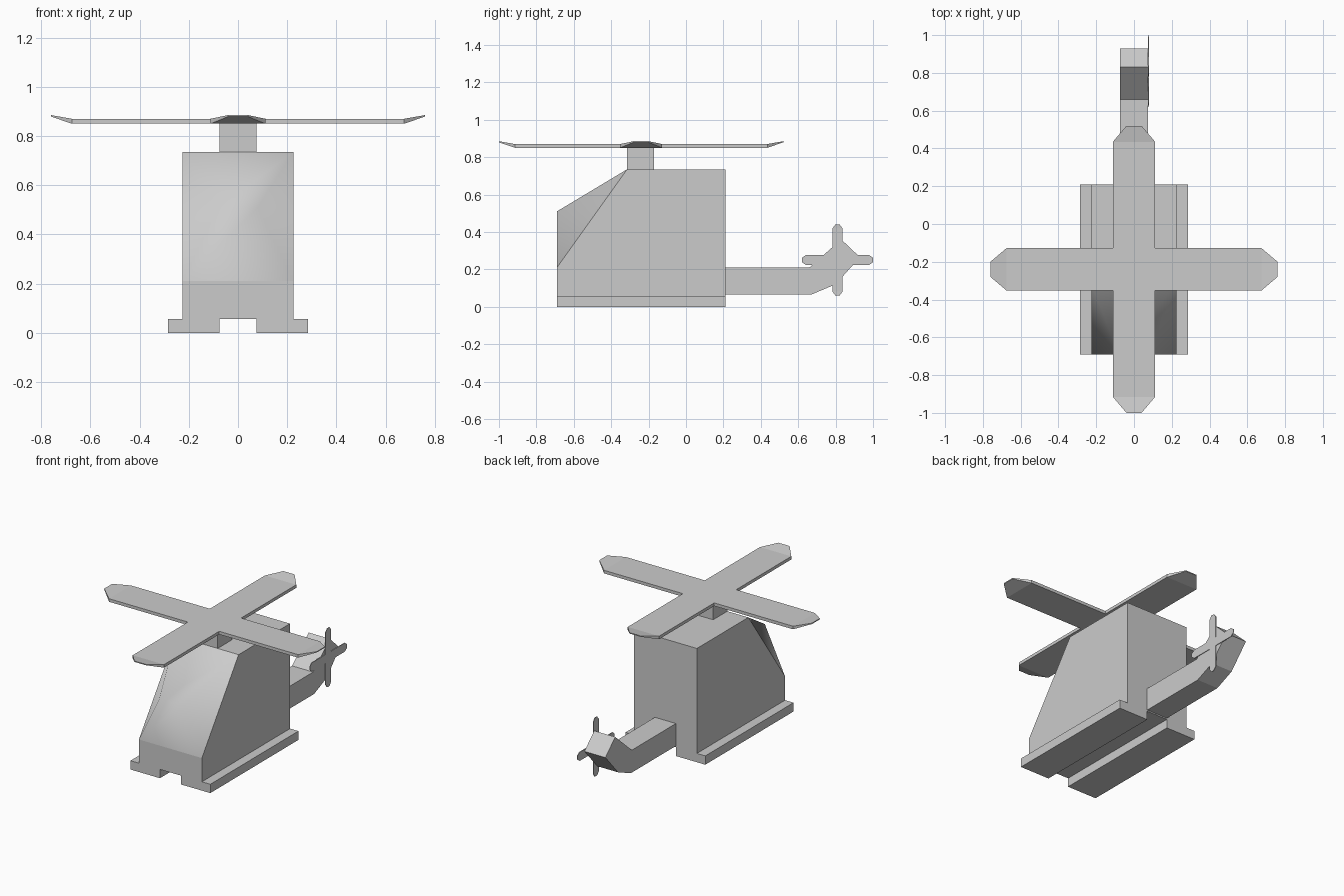
import bpy, bmesh, math
from mathutils import Matrix, Vector

if "Cube" in bpy.data.objects:
    bpy.data.objects.remove(bpy.data.objects["Cube"])

grey = bpy.data.materials.new("light_grey")
grey.diffuse_color = (0.6, 0.6, 0.6, 1)
grey.use_nodes = True
grey.node_tree.nodes["Principled BSDF"].inputs["Base Color"].default_value = grey.diffuse_color


def finish(name, bm):
    bmesh.ops.remove_doubles(bm, verts=bm.verts, dist=1e-4)
    bmesh.ops.recalc_face_normals(bm, faces=bm.faces)
    me = bpy.data.meshes.new(name)
    bm.to_mesh(me)
    bm.free()
    me.materials.append(grey)
    ob = bpy.data.objects.new(name, me)
    bpy.context.collection.objects.link(ob)
    return ob


def prism(name, profile, x0, x1):
    """Extrude a (y, z) profile from x0 to x1."""
    bm = bmesh.new()
    a = [bm.verts.new((x0, y, z)) for y, z in profile]
    b = [bm.verts.new((x1, y, z)) for y, z in profile]
    bm.faces.new(a)
    bm.faces.new(b)
    n = len(profile)
    for i in range(n):
        j = (i + 1) % n
        bm.faces.new((a[i], a[j], b[j], b[i]))
    return finish(name, bm)


def box(name, x0, x1, y0, y1, z0, z1):
    return prism(name, [(y0, z0), (y1, z0), (y1, z1), (y0, z1)], x0, x1)


def rotor(name, w, bend, tip, tip_w, thick, rise, tip_thick, matrix):
    """Four-bladed cross with tapered, upturned tips, lying flat at z = 0."""
    bm = bmesh.new()
    # stations along a blade: distance, half width, bottom, top
    stations = [(w, w, 0, thick), (bend, w, 0, thick),
                (tip, tip_w, rise - tip_thick, rise)]
    for k in range(4):
        turn = Matrix.Rotation(k * math.pi / 2, 4, 'Z')
        rings = [[bm.verts.new(turn @ Vector(p)) for p in
                  ((d, -h, lo), (d, h, lo), (d, h, hi), (d, -h, hi))]
                 for d, h, lo, hi in stations]
        for r, s in zip(rings, rings[1:]):
            for i in range(4):
                j = (i + 1) % 4
                bm.faces.new((r[i], r[j], s[j], s[i]))
        bm.faces.new(rings[-1])
    # hub square
    for z in (0, thick):
        bm.faces.new([bm.verts.new((x, y, z)) for x, y in
                      ((-w, -w), (w, -w), (w, w), (-w, w))])
    ob = finish(name, bm)
    ob.data.transform(matrix)
    return ob


# Cabin: a box whose front is cut back along the sides and bulges in the middle
HW, FRONT, BACK, ROOF = 0.225, -0.69, 0.21, 0.735
bm = bmesh.new()
L, R = [[bm.verts.new((s * x, y, z)) for x, y, z in (
    (HW, FRONT, 0.057), (HW, BACK, 0.057), (HW, BACK, ROOF),
    (HW, -0.315, ROOF), (HW, FRONT, 0.21), (0.08, FRONT, 0.51))] for s in (-1, 1)]
for side in (L, R):
    bm.faces.new(side[:5])
for i in range(4):
    j = (i + 1) % 4
    if i != 3:
        bm.faces.new((L[i], L[j], R[j], R[i]))
bm.faces.new((L[0], L[4], R[4], R[0]))
# Canopy panels, smooth among themselves and sharp around the rim
canopy = [bm.faces.new(f) for f in (
    (L[4], L[5], R[5], R[4]), (L[5], L[3], R[3], R[5]),
    (L[3], L[4], L[5]), (R[3], R[4], R[5]))]
for f in canopy:
    f.smooth = True
for e in bm.edges:
    e.smooth = all(f in canopy for f in e.link_faces)
finish("cabin", bm)

# Skids
for side, s in (("left", -1), ("right", 1)):
    box(side + "_skid", s * 0.075, s * 0.285, FRONT, BACK, 0, 0.057)

# Mast and main rotor
box("mast", -0.075, 0.075, -0.315, -0.17, ROOF, 0.852)
rotor("main_rotor", 0.112, 0.675, 0.76, 0.04, 0.02, 0.035, 0.006,
      Matrix.Translation((0, -0.24, 0.85)))

# Tail boom with raised end
prism("tail_boom", [(BACK, 0.065), (0.67, 0.065), (0.80, 0.12), (0.93, 0.265),
                    (0.83, 0.36), (0.66, 0.21), (BACK, 0.21)], -0.075, 0.075)

# Tail rotor on the right side of the boom
rotor("tail_rotor", 0.028, 0.168, 0.19, 0.011, 0.005, 0.006, 0.004,
      Matrix.Translation((0.074, 0.81, 0.25)) @ Matrix.Rotation(math.pi / 2, 4, 'Y'))
